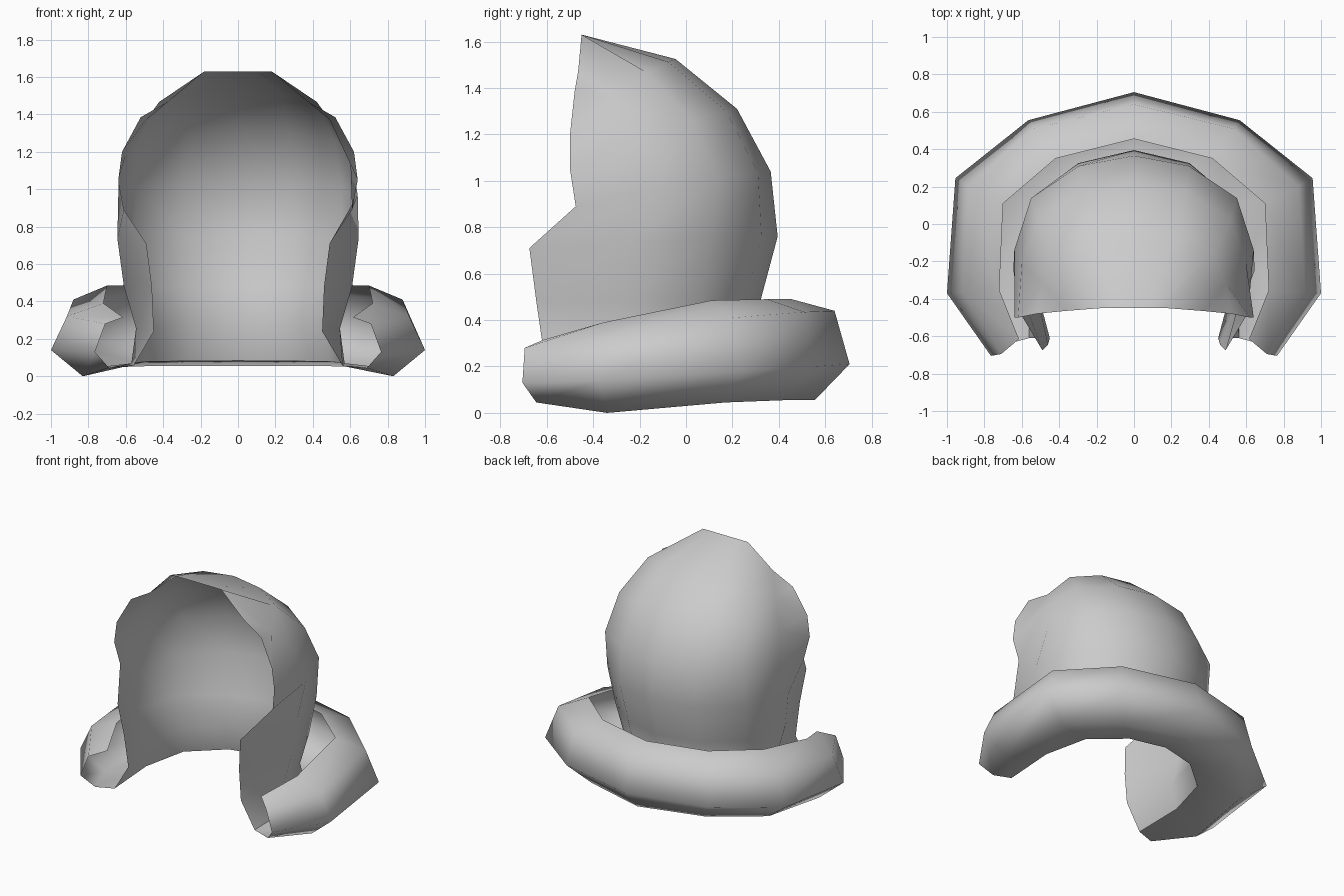
import bpy
import bmesh

# Remove the default object only
default = bpy.data.objects.get("Cube")
if default:
    bpy.data.objects.remove(default, do_unlink=True)

# Single plain cloth colour
cloth = bpy.data.materials.new("grey_cloth")
cloth.use_nodes = True
cloth.diffuse_color = (0.6, 0.6, 0.6, 1)
cloth.node_tree.nodes["Principled BSDF"].inputs["Base Color"].default_value = cloth.diffuse_color


def full_row(half):
    """Mirror a half row (front edge to centre back) into a complete row."""
    mirrored = [(-x, y, z) for x, y, z in reversed(half[:-1])]
    return list(half) + mirrored


def loft(name, half_rows, flip=False):
    """Skin a sheet of quads through a stack of mirrored rows."""
    bm = bmesh.new()
    rows = [[bm.verts.new(p) for p in full_row(half)] for half in half_rows]
    for lower, upper in zip(rows, rows[1:]):
        for i in range(len(lower) - 1):
            corners = [lower[i], lower[i + 1], upper[i + 1], upper[i]]
            bm.faces.new(corners[::-1] if flip else corners)
    for face in bm.faces:
        face.smooth = True
    mesh = bpy.data.meshes.new(name)
    bm.to_mesh(mesh)
    bm.free()
    mesh.materials.append(cloth)
    obj = bpy.data.objects.new(name, mesh)
    bpy.context.collection.objects.link(obj)
    return obj


# Share of the side width, depth and height reached at the stations between
# the front edge and the centre back
STATIONS = [(1, 0.6, 0.47), (0.86, 0.27, 0.18), (0.46, 0.065, 0.04)]


def hood_row(front, width, back_y, back_z):
    """Horseshoe row running from the front edge round to the centre back."""
    _, front_y, front_z = front
    row = [front]
    for across, depth, drop in STATIONS:
        y = back_y + (front_y - back_y) * depth
        z = back_z + (front_z - back_z) * drop
        row.append((width * across, y, z))
    row.append((0, back_y, back_z))
    return row


# Hood: front edge point, side half width, back depth and back height per row
hem = hood_row((0.56, -0.61, 0.055), 0.57, 0.33, 0.083)
hood_rows = [
    hem,
    hood_row((0.45, -0.61, 0.24), 0.545, 0.28, 0.27),
    hood_row((0.46, -0.645, 0.48), 0.61, 0.32, 0.48),
    hood_row((0.49, -0.675, 0.71), 0.645, 0.395, 0.76),
    hood_row((0.61, -0.475, 0.89), 0.64, 0.365, 1.04),
    hood_row((0.64, -0.5, 1.05), 0.6, 0.22, 1.31),
    hood_row((0.62, -0.5, 1.2), 0.49, -0.045, 1.525),
    # Brow edge, rising to the flat peak
    [(0.52, -0.48, 1.385), (0.37, -0.465, 1.47), (0.18, -0.45, 1.63),
     (0.09, -0.45, 1.63), (0, -0.45, 1.63)],
]
loft("hood", hood_rows)

# Collar: a rolled sheet that leaves the hood hem, turns out and curls over
underside = [(0.69, -0.645, 0.045), (0.83, -0.34, 0.0), (0.78, 0.17, 0.045),
             (0.45, 0.43, 0.055), (0, 0.555, 0.055)]
outer_edge = [(0.765, -0.705, 0.13), (1, -0.37, 0.14), (0.955, 0.245, 0.18),
              (0.565, 0.555, 0.2), (0, 0.705, 0.21)]
shoulder = [(0.71, -0.695, 0.28), (0.915, -0.365, 0.32), (0.88, 0.2, 0.41),
            (0.53, 0.51, 0.435), (0, 0.64, 0.44)]
rolled_lip = [(0.615, -0.615, 0.315), (0.72, -0.355, 0.39), (0.7, 0.11, 0.485),
              (0.42, 0.35, 0.49), (0, 0.455, 0.49)]
loft("collar", [hem, underside, outer_edge, shoulder, rolled_lip])
